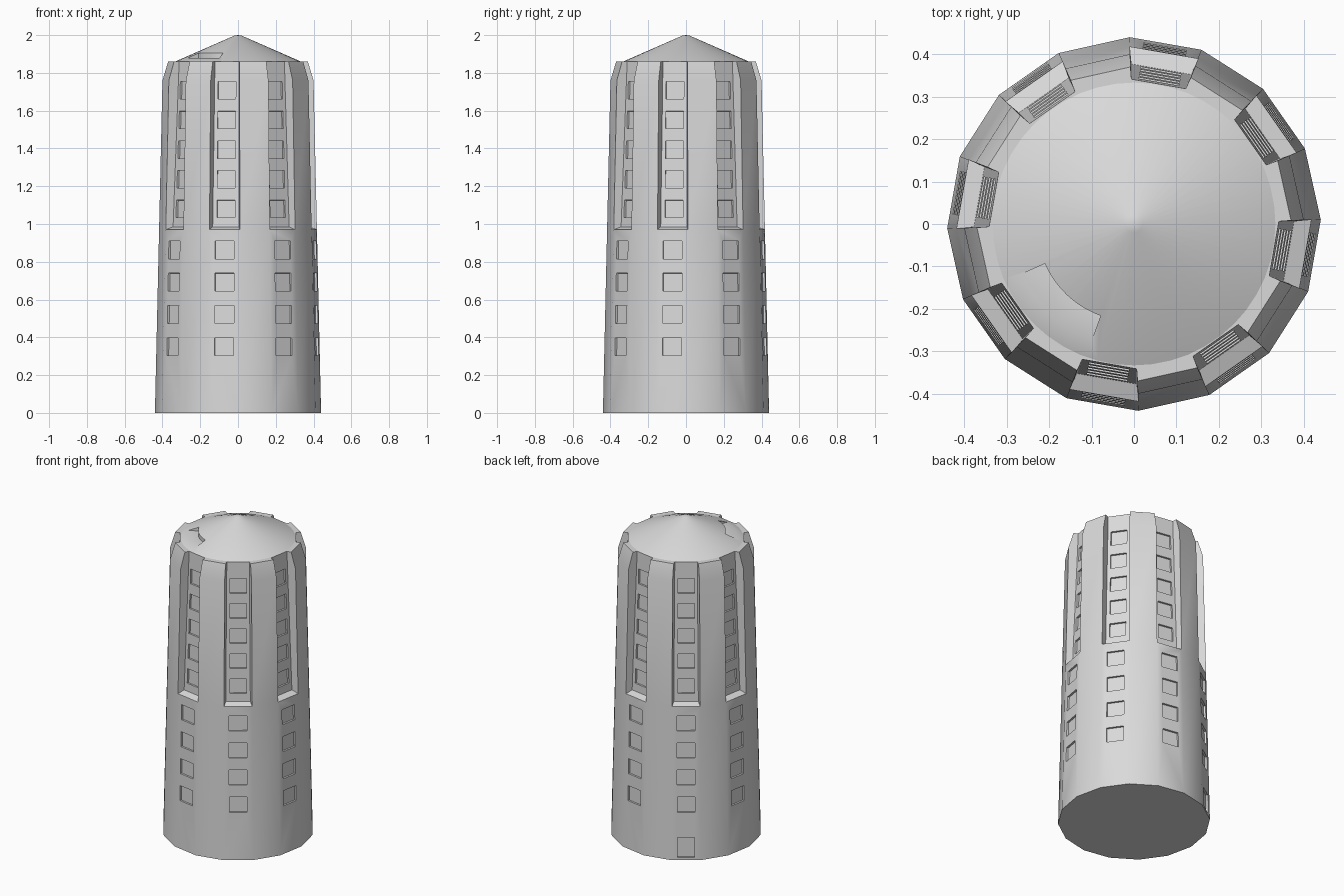
import bpy, bmesh, math
from mathutils import Matrix, Vector

if "Cube" in bpy.data.objects:
    bpy.data.objects.remove(bpy.data.objects["Cube"])

grey = bpy.data.materials.new("plain_grey")
grey.diffuse_color = (0.7, 0.7, 0.7, 1)
grey.use_nodes = True
grey.node_tree.nodes["Principled BSDF"].inputs["Base Color"].default_value = grey.diffuse_color

N = 16
START = math.radians(1.3)          # slight turn of the whole tower
STEP = math.tau / N
APO = math.cos(STEP / 2)
Z_LEDGE, Z_BEND, Z_TOP = 0.97, 1.76, 1.86


def outer_r(z):
    return 0.44 - 0.04 * z / Z_BEND


def inner_apothem(z):
    return 0.37 - 0.035 * (z - 0.985) / (Z_TOP - 0.985)


def mid_angle(k):
    return START + (k + 0.5) * STEP


def make(name, bm):
    bmesh.ops.recalc_face_normals(bm, faces=bm.faces[:])
    me = bpy.data.meshes.new(name)
    bm.to_mesh(me)
    bm.free()
    me.materials.append(grey)
    ob = bpy.data.objects.new(name, me)
    bpy.context.collection.objects.link(ob)
    return ob


def cut(ob, cutter):
    mod = ob.modifiers.new("cut", 'BOOLEAN')
    mod.operation = 'DIFFERENCE'
    mod.solver = 'EXACT'
    mod.object = cutter
    bpy.context.view_layer.objects.active = ob
    bpy.ops.object.modifier_apply(modifier=mod.name)
    bpy.data.objects.remove(cutter)


def smooth(ob):
    bpy.ops.object.select_all(action='DESELECT')
    ob.select_set(True)
    bpy.context.view_layer.objects.active = ob
    bpy.ops.object.shade_smooth_by_angle(angle=math.radians(30))


# tower body: tapered 16-sided shaft, every second panel sunk in its upper half
bm = bmesh.new()
rings = []
for r, z in ((0.44, 0), (outer_r(Z_LEDGE), Z_LEDGE), (0.40, Z_BEND), (0.37, Z_TOP)):
    rings.append([bm.verts.new((r * math.cos(START + i * STEP),
                                r * math.sin(START + i * STEP), z)) for i in range(N)])
base, ledge, bend, top = rings
bm.faces.new(base)
deck = []
for k in range(N):
    n = (k + 1) % N
    bm.faces.new((base[k], base[n], ledge[n], ledge[k]))
    deck.append(top[k])
    if k % 2 == 0:
        bm.faces.new((ledge[k], ledge[n], bend[n], bend[k]))
        bm.faces.new((bend[k], bend[n], top[n], top[k]))
        continue
    a = mid_angle(k)
    inner = []
    for z, half in ((0.985, 0.071), (Z_TOP, 0.065)):
        for s in (-half, half):
            p = Matrix.Rotation(a, 3, 'Z') @ Vector((inner_apothem(z), s, z))
            inner.append(bm.verts.new(p))
    il, ir, tl, tr = inner
    bm.faces.new((ledge[k], ledge[n], ir, il))          # ledge
    bm.faces.new((il, ir, tr, tl))                      # sunk wall
    for j, lo, hi in ((k, il, tl), (n, ir, tr)):        # side walls
        bm.faces.new((ledge[j], bend[j], lo))
        bm.faces.new((bend[j], top[j], hi, lo))
    deck += [tl, tr]
bm.faces.new(deck)
tower = make("tower_body", bm)

# windows and door: shallow pockets in the sunk panels
bm = bmesh.new()


def pocket(a, apothem, z, tilt, w, h):
    m = (Matrix.Rotation(a, 4, 'Z') @ Matrix.Translation((apothem, 0, z))
         @ Matrix.Rotation(-tilt, 4, 'Y') @ Matrix.Diagonal((0.024, w, h, 1)))
    bmesh.ops.create_cube(bm, size=1, matrix=m)


low_tilt = math.atan(0.04 * APO / Z_BEND)
for k in range(1, N, 2):
    a = mid_angle(k)
    for i in range(4):
        z = 0.35 + 0.171 * i
        pocket(a, outer_r(z) * APO, z, low_tilt, 0.102, 0.095)
    for i in range(5):
        z = 1.08 + 0.157 * i
        pocket(a, inner_apothem(z), z, 0.04, 0.096, 0.092)
pocket(mid_angle(5), outer_r(0.08) * APO, 0.08, low_tilt, 0.1, 0.125)
cut(tower, make("window_cutter", bm))
smooth(tower)

# conical roof
bm = bmesh.new()
SEG = 48
prof = ((0.333, 1.85), (0.333, 1.86), (0.02, 1.997))
rr = [[bm.verts.new((r * math.cos(i * math.tau / SEG), r * math.sin(i * math.tau / SEG), z))
       for i in range(SEG)] for r, z in prof]
tip = bm.verts.new((0, 0, 2.0))
bm.faces.new(rr[0])
for i in range(SEG):
    n = (i + 1) % SEG
    for lo, hi in zip(rr, rr[1:]):
        bm.faces.new((lo[i], lo[n], hi[n], hi[i]))
    bm.faces.new((rr[-1][i], rr[-1][n], tip))
roof = make("roof", bm)

# curved roof opening with a flat floor
bm = bmesh.new()
angs = [math.radians(204 + 46 * i / 10) for i in range(11)]
pts = [(0.23, a) for a in angs] + [(0.36, a) for a in reversed(angs)]
f = bm.faces.new([bm.verts.new((r * math.cos(a), r * math.sin(a), 1.879)) for r, a in pts])
ext = bmesh.ops.extrude_face_region(bm, geom=[f])
bmesh.ops.translate(bm, vec=(0, 0, 0.15),
                    verts=[v for v in ext["geom"] if isinstance(v, bmesh.types.BMVert)])
if len(bm.faces) < len(pts) + 2:
    bm.faces.new([v for v in bm.verts if v.co.z < 1.9])
cut(roof, make("roof_cutter", bm))
smooth(roof)
